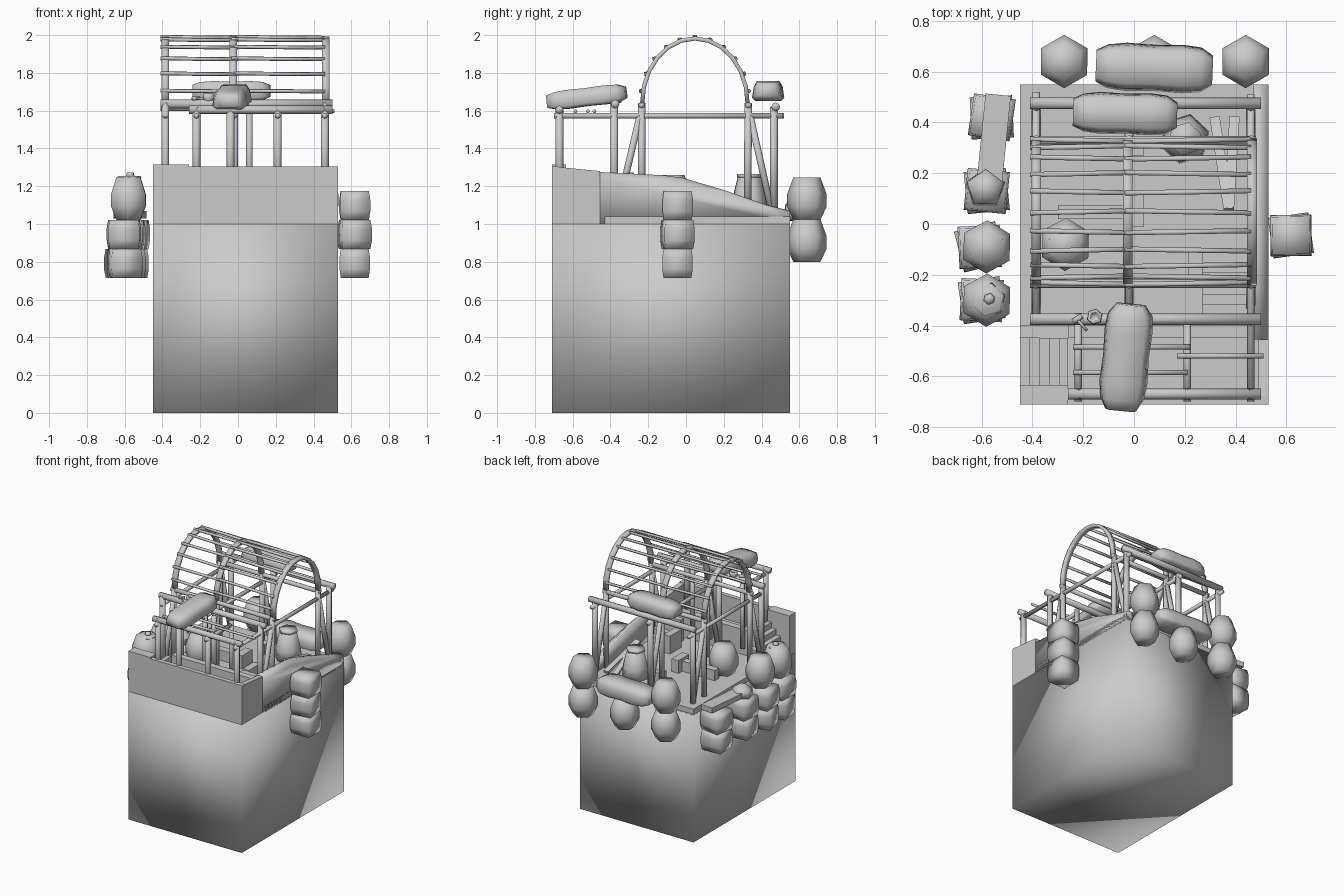
import bpy, bmesh, math
from mathutils import Vector, Matrix

if "Cube" in bpy.data.objects:
    bpy.data.objects.remove(bpy.data.objects["Cube"])


def make(name, verts, faces, smooth=True):
    me = bpy.data.meshes.new(name)
    me.from_pydata([tuple(v) for v in verts], [], faces)
    bm = bmesh.new()
    bm.from_mesh(me)
    bmesh.ops.recalc_face_normals(bm, faces=bm.faces)
    bm.to_mesh(me)
    bm.free()
    for p in me.polygons:
        p.use_smooth = smooth
    ob = bpy.data.objects.new(name, me)
    bpy.context.collection.objects.link(ob)
    return ob


def loft(name, rings, smooth=True):
    n = len(rings[0])
    faces = [(k*n+i, k*n+(i+1) % n, (k+1)*n+(i+1) % n, (k+1)*n+i)
             for k in range(len(rings)-1) for i in range(n)]
    faces += [tuple(range(n)), tuple((len(rings)-1)*n+i for i in range(n))]
    return make(name, [v for r in rings for v in r], faces, smooth)


def prism_x(name, prof, x0, x1, smooth=False):
    return loft(name, [[(x, y, z) for y, z in prof] for x in (x0, x1)], smooth)


def box(name, x0, x1, y0, y1, z0, z1, smooth=False):
    return prism_x(name, [(y0, z0), (y1, z0), (y1, z1), (y0, z1)], x0, x1, smooth)


def pole(name, a, b, r, n=8):
    a, b = Vector(a), Vector(b)
    q = (b-a).to_track_quat('Z', 'Y')
    ring = [q @ Vector((r*math.cos(2*math.pi*i/n), r*math.sin(2*math.pi*i/n), 0)) for i in range(n)]
    return loft(name, [[a+v for v in ring], [b+v for v in ring]])


def lathe(name, x, y, prof, n=6, turn=0.3):
    return loft(name, [[(x+r*math.cos(turn+2*math.pi*i/n), y+r*math.sin(turn+2*math.pi*i/n), z)
                        for i in range(n)] for r, z in prof])


def barrel(x, y, z, h=0.23, turn=0.5):
    return lathe("barrel", x, y, [(.072, z), (.105, z+h*.32), (.105, z+h*.6), (.072, z+h)], 6, turn)


def crate(x, y, z, s=0.155, turn=0.0, h=0.153):
    r = s*.7071
    return lathe("crate", x, y, [(r*.95, z), (r*1.04, z+h*.3), (r*1.04, z+h*.7), (r*.95, z+h)],
                 4, math.pi/4+turn)


def sack(center, length, width, height, yaw, pitch=0.0):
    # lumpy flat-bottomed bag, pinched at the ends
    rings = []
    for t, s in ((-.5, .66), (-.4, .9), (-.24, 1), (0, .95), (.24, 1), (.4, .92), (.5, .6)):
        rings.append([Vector((t*length, s*width/2*u, s*height/2*v))
                      for u, v in ((1, -.7), (.9, .4), (.7, 1), (-.7, 1), (-.9, .4),
                                   (-1, -.7), (-.8, -1), (.8, -1))])
    ob = loft("sack", rings)
    ob.matrix_world = (Matrix.Translation(center) @ Matrix.Rotation(yaw, 4, 'Z')
                       @ Matrix.Rotation(pitch, 4, 'Y'))
    return ob


# Ground block, raised floor and surrounding walls
box("ground_block", -.45, .53, -.71, .55, 0, 1.0, True)
box("main_floor", -.45, .53, -.43, .55, .99, 1.04)
crest = [(.55, 1.07), (.43, 1.1), (.2, 1.18), (-.02, 1.245), (-.12, 1.258), (-.455, 1.275)]
foot = [(-.455, 1), (.55, 1)]
loft("right_wall", [[(.47, y, z) for y, z in foot+crest],
                    [(.495, y, z) for y, z in foot+crest],
                    [(.53, y, z) for y, z in foot+[(y, z-.012-.02*(z > 1.2)) for y, z in crest]]])
prism_x("right_front_wall", [(-.71, 1), (-.455, 1), (-.455, 1.28), (-.71, 1.305)], .49, .53)
box("front_wall", -.26, .53, -.71, -.675, 1, 1.305)
box("front_left_wall", -.45, -.26, -.71, -.635, 1, 1.315)
box("front_platform", -.26, .49, -.68, -.44, 1, 1.12)
box("platform_back_wall", -.26, .49, -.45, -.40, 1, 1.235)
box("stair_inner_wall", -.45, -.26, -.45, -.40, 1, 1.1)

# Stairs climbing behind the front wall
for i in range(5):
    box("stair_step", -.45+i*.039, -.26, -.64, -.45, 1+i*.045, 1.045+i*.045)

# Small inner steps on the right
for i in range(4):
    box("inner_step", .27, .46, -.36+i*.042, -.318+i*.042, 1.03, 1.21-i*.04)
box("inner_step_side", .215, .27, -.25, -.11, 1.03, 1.18)

# Upright posts
for x in (-.22, -.04, .21, .46):
    pole("front_post", (x, -.67, 1.1), (x, -.67, 1.62), .021)
for x in (-.385, -.02, .46):
    pole("middle_post", (x, -.38, 1.03), (x, -.38, 1.64), .021)
    pole("arch_front_post", (x, -.235, 1.03), (x, -.235, 1.64), .02)
    pole("arch_rear_post", (x, .325, 1.03), (x, .33, 1.64), .02)
    pole("rear_post", (x, .465, 1.03), (x, .465, 1.62), .021)
    pole("front_strut", (x, -.37, 1.04), (x, -.245, 1.57), .018)
    pole("rear_strut", (x, .46, 1.04), (x, .34, 1.57), .018)
for x in (.06, -.22, .21):
    pole("inner_post", (x, -.38, 1.1), (x, -.38, 1.6), .018)

# Horizontal beams
pole("front_beam", (-.26, -.67, 1.605), (.5, -.67, 1.605), .022)
pole("middle_beam", (-.41, -.375, 1.635), (.5, -.375, 1.635), .023)
pole("rear_beam", (-.41, .475, 1.62), (.5, .475, 1.62), .023)
for y in (-.235, .33):
    pole("arch_beam", (-.41, y, 1.63), (.48, y, 1.63), .017)
for x, y0, y1 in ((-.385, -.4, .52), (-.22, -.7, -.35), (-.02, -.4, .5), (.21, -.7, -.37), (.46, -.7, .51)):
    pole("side_beam", (x, y0, 1.573), (x, y1, 1.573), .015)
for x0, x1, y in ((-.24, .22, -.485), (-.24, .21, -.585), (.17, .51, -.52)):
    pole("cross_stick", (x0, y, 1.597), (x1, y, 1.597), .01)

# Barrel-vault canopy: arched ribs and slats
def arch(t, grow=0):
    return .047+(.282+grow)*-math.cos(t), 1.64+(.345+grow)*math.sin(t)

for x in (-.385, -.025, .465):
    rings = []
    for i in range(13):
        t = math.pi*i/12
        (yi, zi), (yo, zo) = arch(t, -.014), arch(t, .008)
        rings.append([(x-.019, yi, zi), (x+.019, yi, zi), (x+.019, yo, zo), (x-.019, yo, zo)])
    loft("canopy_rib", rings)
for k in range(11):
    t = math.pi*(.06+.088*k)
    y, z = arch(t, .005)
    d = .008*(-1)**k
    pole("canopy_slat_left", (-.41, y+d*.5, z), (0, y-d*.5, z-.004), .011, 5)
    pole("canopy_slat_right", (-.035, y-d*.5, z), (.46, y+d*.5, z-.004), .011, 5)

# Sacks on the frame and on the rear barrel
sack((-.032, -.525, 1.672), .42, .19, .10, math.pi/2-.1, -.12)
sack((-.035, .435, 1.704), .41, .165, .105, -.03)
sack((.08, .615, 1.075), .46, .19, .12, -.04)

# Barrels hung behind, stacked in pairs at the ends
for x, levels in ((-.275, 2), (.08, 1), (.44, 2)):
    for k in range(levels):
        barrel(x, .64, .80+k*.222, .224, .52)

# Crate stacks on both sides
for x, y, turn in ((-.56, .42, .05), (-.58, .13, .1), (-.608, -.09, .25), (-.6, -.3, .15)):
    crate(x, y, .715, .16, turn)
    crate(x, y, .868, .16, turn-.2)
for k in range(3):
    crate(.618, -.045, .715+k*.153, .155, (.0, .14, .02)[k])

# Barrels on the left crates, one with a lid knob
for y in (-.09, -.3):
    barrel(-.58, y, 1.02, .23, .5)
lathe("barrel_rim", -.575, -.3, [(.07, 1.245), (.06, 1.255)])
lathe("lid_knob", -.57, -.295, [(.025, 1.25), (.018, 1.272)])

# Plank over the left crates with a bundle at its end
plank = box("plank", -.05, .05, -.2, .2, -.02, .02)
plank.matrix_world = Matrix.Translation((-.555, .31, 1.05)) @ Matrix.Rotation(-.1, 4, 'Z')
lathe("bundle", -.585, .14, [(.08, 1.03), (.075, 1.08), (.025, 1.115)], 5)

# Goods standing inside
barrel(-.27, -.08, 1.03)
lathe("bucket", .2, .335, [(.1, 1.03), (.095, 1.12), (.06, 1.26)], 6)
lathe("bucket_rim", .2, .335, [(.068, 1.245), (.068, 1.265)], 6)
for x, s in ((.345, .05), (.385, -.02)):
    b = box("leaning_plank", -.02, .02, -.19, .19, -.01, .01)
    b.matrix_world = (Matrix.Translation((x, .24, 1.11)) @ Matrix.Rotation(s*3, 4, 'Z')
                      @ Matrix.Rotation(-.3, 4, 'X'))
box("bench", -.3, -.02, .02, .075, 1.03, 1.12)
box("small_box", -.02, .04, -.01, .12, 1.03, 1.14)
box("small_box", -.02, .04, .27, .34, 1.03, 1.12)

# Cup and small mallet on the middle beam
lathe("cup", -.155, -.365, [(.022, 1.64), (.032, 1.665), (.03, 1.69), (.018, 1.69), (.015, 1.66)])
pole("mallet_handle", (-.225, -.375, 1.665), (-.185, -.42, 1.665), .006)
pole("mallet_head", (-.24, -.385, 1.665), (-.205, -.362, 1.665), .011)
